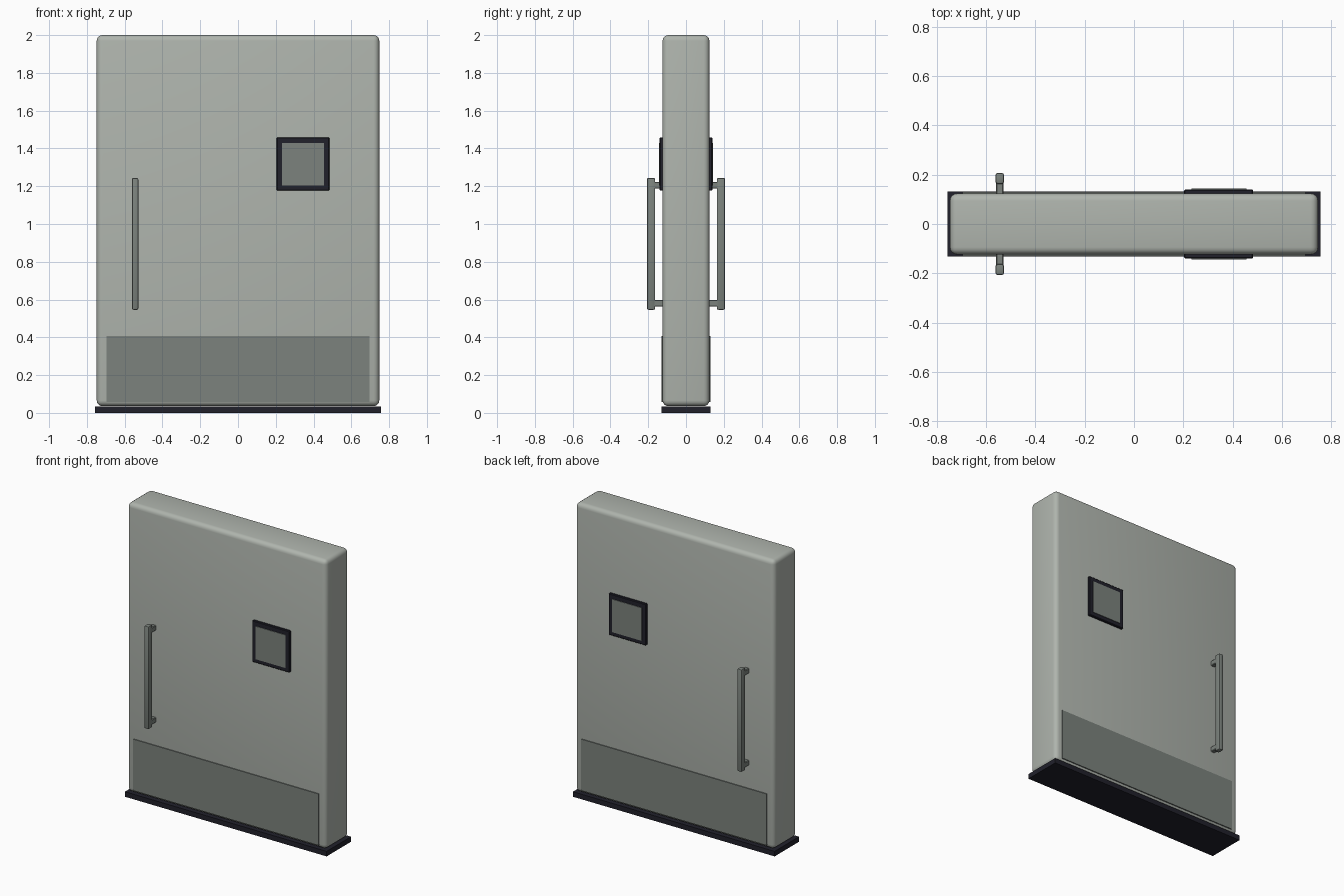
import bpy
import math

old = bpy.data.objects.get("Cube")
if old:
    bpy.data.objects.remove(old, do_unlink=True)


def material(name, rgb):
    mat = bpy.data.materials.new(name)
    mat.use_nodes = True
    color = (*rgb, 1)
    mat.diffuse_color = color
    mat.node_tree.nodes["Principled BSDF"].inputs["Base Color"].default_value = color
    return mat


panel_grey = material("panel grey", (0.43, 0.46, 0.42))
steel_grey = material("steel grey", (0.20, 0.225, 0.205))
seal_black = material("seal black", (0.015, 0.015, 0.024))


def box(name, low, high, mat, bevel=0, segments=1):
    """Box between two corners, with optional rounded edges."""
    bpy.ops.mesh.primitive_cube_add(
        size=1, location=[(a + b) / 2 for a, b in zip(low, high)])
    obj = bpy.context.object
    obj.name = name
    obj.scale = [b - a for a, b in zip(low, high)]
    bpy.ops.object.transform_apply(location=False, rotation=False, scale=True)
    obj.data.materials.append(mat)
    if bevel:
        mod = obj.modifiers.new("rounded edges", "BEVEL")
        mod.width = bevel
        mod.segments = segments
        bpy.ops.object.modifier_apply(modifier=mod.name)
        bpy.ops.object.shade_smooth_by_angle(angle=math.radians(35))
    return obj


def face_box(name, side, x, depth, z, mat, bevel=0, segments=1):
    """Box on the front (-1) or back (+1), measured outward from the middle."""
    y = sorted(side * d for d in depth)
    return box(name, (x[0], y[0], z[0]), (x[1], y[1], z[1]), mat, bevel, segments)


# Door slab and floor seal
box("door_slab", (-0.748, -0.124, 0.036), (0.748, 0.124, 2.0), panel_grey, 0.03, 4)
box("floor_seal", (-0.758, -0.131, 0), (0.758, 0.131, 0.034), seal_black)

# Fittings repeated on both sides of the door
for label, side in (("front", -1), ("back", 1)):
    face_box(label + "_kick_plate", side, (-0.697, 0.697), (0.115, 0.13),
             (0.058, 0.407), steel_grey)
    face_box(label + "_window_frame", side, (0.204, 0.484), (0.11, 0.14),
             (1.177, 1.459), seal_black, 0.004, 1)
    face_box(label + "_window_pane", side, (0.234, 0.456), (0.12, 0.144),
             (1.204, 1.428), steel_grey)

    # Pull handle: a bar on two stand-offs
    face_box(label + "_handle_bar", side, (-0.562, -0.528), (0.163, 0.207),
             (0.546, 1.244), steel_grey, 0.008, 2)
    for place, z in (("lower", 0.58), ("upper", 1.205)):
        face_box(f"{label}_{place}_handle_mount", side, (-0.56, -0.53), (0.115, 0.175),
                 (z - 0.018, z + 0.018), steel_grey, 0.004, 1)
